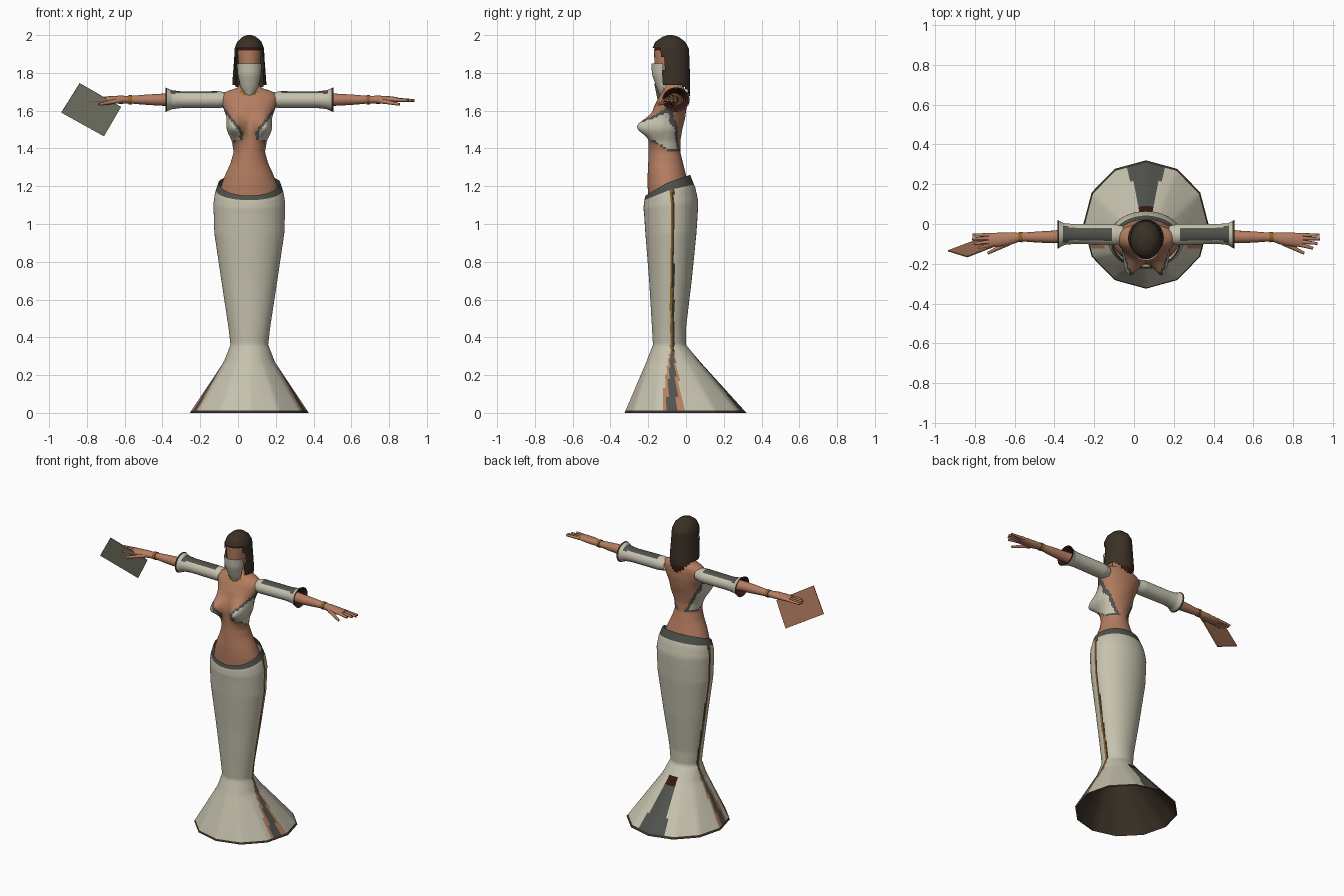
import bpy, bmesh
from math import sin, cos, pi, exp
from mathutils import Vector

cube = bpy.data.objects.get("Cube")
if cube:
    bpy.data.objects.remove(cube, do_unlink=True)

CX = 0.06      # body axis
ARM_Z = 1.658  # arm height

COLOURS = {
    "cream_cloth": (0.565, 0.54, 0.425),
    "skin": (0.456, 0.205, 0.118),
    "grey_trim": (0.08, 0.084, 0.073),
    "dark_hair": (0.042, 0.03, 0.019),
    "dark_red": (0.038, 0.008, 0.006),
    "gold": (0.262, 0.127, 0.02),
    "slate": (0.246, 0.246, 0.18),
    "wood": (0.342, 0.156, 0.089),
}
CREAM, SKIN, TRIM, HAIR, RED, GOLD, SLATE, WOOD = range(len(COLOURS))
mats = []
for label, rgb in COLOURS.items():
    m = bpy.data.materials.new(label)
    m.use_nodes = True
    m.diffuse_color = (*rgb, 1)
    bsdf = m.node_tree.nodes["Principled BSDF"]
    bsdf.inputs["Base Color"].default_value = (*rgb, 1)
    bsdf.inputs["Roughness"].default_value = 0.9
    mats.append(m)


def finish(name, bm):
    loose = [v for v in bm.verts if not v.link_faces]
    bmesh.ops.delete(bm, geom=loose, context='VERTS')
    bmesh.ops.recalc_face_normals(bm, faces=bm.faces)
    mesh = bpy.data.meshes.new(name)
    bm.to_mesh(mesh)
    bm.free()
    for m in mats:
        mesh.materials.append(m)
    obj = bpy.data.objects.new(name, mesh)
    bpy.context.collection.objects.link(obj)
    return obj


def sample(rows, t):
    for r, s in zip(rows, rows[1:]):
        if t <= s[0]:
            k = (t - r[0]) / (s[0] - r[0])
            return [u + (v - u) * k for u, v in zip(r, s)]
    return list(rows[-1])


def upright(t, a, lo, hi, ang):
    return Vector((CX + a * cos(ang), (lo + hi) / 2 + (hi - lo) / 2 * sin(ang), t))


def loft(name, rows, count, n, rule, place=upright, caps=False):
    """Rows are (position, half width, low y, high y); rule gives a colour or None."""
    bm = bmesh.new()
    t0, t1 = rows[0][0], rows[-1][0]
    ts = [t0 + (t1 - t0) * i / count for i in range(count + 1)]
    rings = [[bm.verts.new(place(*sample(rows, t), 2 * pi * j / n)) for j in range(n)] for t in ts]
    for i in range(count):
        t = (ts[i] + ts[i + 1]) / 2
        for j in range(n):
            col = rule(t, place(*sample(rows, t), 2 * pi * (j + 0.5) / n))
            if col is None:
                continue
            k = (j + 1) % n
            f = bm.faces.new((rings[i][j], rings[i][k], rings[i + 1][k], rings[i + 1][j]))
            f.material_index, f.smooth = col, True
    if caps:
        for ring, t in ((rings[0], t0), (rings[-1], t1)):
            f = bm.faces.new(ring)
            f.material_index = rule(t, ring[0].co) or 0
    return finish(name, bm)


def plain(col):
    return lambda t, p: col


# Skirt: flared twelve-sided hem, waist that dips at the front
def skirt_place(t, a, lo, hi, ang):
    if t < 0.36:
        seg = pi / 6
        flat = cos(seg / 2) / cos(ang % seg - seg / 2)
        k = 1 + (flat - 1) * (1 - t / 0.36)
        mid, half = (lo + hi) / 2, (hi - lo) / 2 * k
        a, lo, hi = a * k, mid - half, mid + half
    p = upright(t, a, lo, hi, ang)
    if t > 1.05:
        s = sin(ang)
        top = 1.22 + s * (0.04 if s > 0 else 0.07)
        p.z = 1.05 + (t - 1.05) * (top - 1.05) / 0.15
    return p


def skirt_rule(t, p):
    dx, side = abs(p.x - CX), abs(p.y + 0.073)
    k = max(0, 1 - t / 0.33)
    if t > 1.165:
        return TRIM
    if t < 0.012:
        return HAIR
    if p.y > -0.02 and t < 0.3 and dx < 0.025 + 0.065 * k:
        return RED if t > 0.25 else TRIM
    if dx > 0.07 and k > 0:
        if side < 0.008 + 0.022 * k:
            return TRIM
        if side < 0.012 + 0.05 * k:
            return SKIN
    if dx > 0.07 and side < 0.011:
        return GOLD if p.y < -0.073 else HAIR
    return CREAM


skirt_rows = [(0, 0.315, -0.325, 0.32), (0.27, 0.135, -0.21, 0.075), (0.36, 0.1, -0.175, 0),
              (0.45, 0.11, -0.18, 0), (0.7, 0.148, -0.195, 0.03), (0.95, 0.185, -0.215, 0.055),
              (1.1, 0.19, -0.225, 0.065), (1.15, 0.182, -0.222, 0.05), (1.2, 0.163, -0.215, 0.022)]
loft("skirt", skirt_rows, 100, 96, skirt_rule, skirt_place)
lining_rows = [(t, a - 0.008, lo + 0.008, hi - 0.008) for t, a, lo, hi in skirt_rows[:3]]
loft("skirt_lining", lining_rows, 6, 48, plain(HAIR), skirt_place)


# Torso with bare midriff and a deep-cut top
def torso_place(t, a, lo, hi, ang):
    p = upright(t, a, lo, hi, ang)
    dx = abs(p.x - CX)
    if sin(ang) < 0:
        bump = exp(-((dx - 0.075) / 0.045) ** 2 - ((t - 1.515) / 0.055) ** 2)
        p.y -= 0.085 * bump * min(1, -2 * sin(ang))
        p.x += (0.012 if p.x > CX else -0.012) * bump
    return p


def torso_rule(t, p):
    dx, front = abs(p.x - CX), p.y < -0.09
    if front and dx < 0.05 and abs(t - 1.685 - dx * 0.4) < 0.007:
        return GOLD
    edge = max(0.033, 0.033 + (t - 1.49) * 0.8) if front else 0.03 + (t - 1.4) * 0.5
    bottom = 1.39 + min(0.05, max(0, (-0.1 - p.y) * 0.6))
    if t < bottom or dx < edge:
        return SKIN
    return TRIM if dx < edge + 0.017 or t < bottom + 0.01 else CREAM


loft("torso", [(1.12, 0.165, -0.2, 0.03), (1.2, 0.15, -0.203, 0.015), (1.26, 0.128, -0.203, 0),
               (1.32, 0.1, -0.2, -0.015), (1.38, 0.083, -0.198, -0.03), (1.44, 0.092, -0.198, -0.03),
               (1.5, 0.115, -0.195, -0.02), (1.56, 0.118, -0.188, -0.005), (1.62, 0.14, -0.17, 0.003),
               (1.67, 0.152, -0.145, 0.003), (1.7, 0.13, -0.125, 0), (1.72, 0.065, -0.115, -0.01),
               (1.75, 0.042, -0.11, -0.025), (1.84, 0.042, -0.11, -0.03)],
     60, 72, torso_rule, torso_place)

# Head, hair and veil
loft("head", [(1.755, 0.022, -0.15, -0.08), (1.78, 0.042, -0.16, -0.05), (1.84, 0.058, -0.166, -0.03),
              (1.92, 0.064, -0.17, -0.02), (1.96, 0.055, -0.155, -0.03)],
     20, 24, lambda t, p: RED if t > 1.915 else SKIN, caps=True)


def hair_rule(t, p):
    dx = abs(p.x - CX)
    if t < 1.935 and p.y < -0.12 and (dx < 0.066 or t < 1.88):
        return None
    if t < 1.655 + dx * 0.95:
        return None
    return RED if t < 1.71 and p.y > -0.05 else HAIR


loft("hair", [(1.655, 0.088, -0.15, 0.022), (1.75, 0.09, -0.165, 0.022), (1.88, 0.08, -0.175, 0.018),
              (1.93, 0.078, -0.178, 0.015), (1.965, 0.064, -0.162, -0.005), (1.988, 0.04, -0.13, -0.035),
              (2, 0.012, -0.095, -0.07)],
     30, 32, hair_rule, caps=False)
loft("hair_crown", [(1.99, 0.038, -0.128, -0.037), (2, 0.012, -0.095, -0.07)],
     1, 16, plain(HAIR), caps=True)
loft("veil", [(1.68, 0.02, -0.137, -0.09), (1.72, 0.045, -0.155, -0.08), (1.79, 0.061, -0.18, -0.07),
              (1.85, 0.066, -0.184, -0.06)],
     12, 32, lambda t, p: CREAM if p.y < -0.118 else None)


# Arms, made once per side
def finger(name, s, start, end, r0, r1):
    a, b = (Vector((CX + s * q[0], q[1], q[2])) for q in (start, end))
    bm = bmesh.new()
    bmesh.ops.create_cone(bm, cap_ends=True, segments=8, radius1=r0, radius2=r1, depth=(b - a).length)
    turn = (b - a).to_track_quat('Z', 'Y')
    for v in bm.verts:
        v.co = turn @ v.co + (a + b) / 2
    for f in bm.faces:
        f.material_index, f.smooth = SKIN, len(f.verts) == 4
    finish(name, bm)


def sleeve_rule(t, p):
    if t > 0.436:
        return HAIR
    return TRIM if p.z > ARM_Z + 0.034 and 0.17 < t < 0.42 else CREAM


for side, s in (("left", 1), ("right", -1)):
    def along(t, a, lo, hi, ang):
        return Vector((CX + s * t, (lo + hi) / 2 + (hi - lo) / 2 * sin(ang), ARM_Z + a * cos(ang)))

    loft(side + "_sleeve", [(0.115, 0.036, -0.1, -0.01), (0.16, 0.045, -0.105, 0), (0.36, 0.044, -0.1, 0),
                            (0.41, 0.05, -0.105, 0.003), (0.445, 0.065, -0.125, 0.02)],
         36, 28, sleeve_rule, along)
    loft(side + "_sleeve_lining", [(0.39, 0.03, -0.09, -0.015), (0.41, 0.044, -0.1, -0.003),
                                   (0.444, 0.06, -0.12, 0.015)], 4, 24, plain(RED), along)
    loft(side + "_forearm", [(0.36, 0.036, -0.095, -0.02), (0.46, 0.032, -0.097, -0.033),
                             (0.55, 0.027, -0.093, -0.038), (0.64, 0.019, -0.086, -0.045)],
         8, 16, plain(SKIN), along, True)
    loft(side + "_bracelet", [(0.62, 0.025, -0.092, -0.039), (0.64, 0.024, -0.091, -0.04)],
         1, 16, plain(GOLD), along, True)
    loft(side + "_palm", [(0.63, 0.019, -0.086, -0.045), (0.68, 0.022, -0.105, -0.042),
                          (0.75, 0.018, -0.115, -0.044), (0.79, 0.012, -0.112, -0.046)],
         8, 16, plain(SKIN), along, True)
    for i, (y0, y1, tip) in enumerate(((-0.055, -0.056, 0.872), (-0.071, -0.075, 0.875),
                                       (-0.088, -0.098, 0.862), (-0.103, -0.122, 0.84))):
        finger(f"{side}_finger_{i + 1}", s, (0.77, y0, ARM_Z), (tip, y1, ARM_Z - 0.004), 0.011, 0.007)
    finger(side + "_thumb", s, (0.69, -0.095, ARM_Z - 0.005), (0.795, -0.147, ARM_Z - 0.025), 0.014, 0.007)

# Framed tablet held in the right hand
corners = [Vector(c) for c in ((-0.935, -0.135, 1.59), (-0.71, -0.05, 1.465),
                               (-0.62, -0.08, 1.62), (-0.838, -0.165, 1.745))]
normal = (corners[1] - corners[0]).cross(corners[3] - corners[0]).normalized()
bm = bmesh.new()
near = [bm.verts.new(c + normal * 0.003) for c in corners]
far = [bm.verts.new(c - normal * 0.003) for c in corners]
front = bm.faces.new(near)
bm.faces.new(far[::-1])
for i in range(4):
    j = (i + 1) % 4
    bm.faces.new((near[j], near[i], far[i], far[j]))
for f in bm.faces:
    f.material_index = WOOD
bmesh.ops.inset_individual(bm, faces=[front], thickness=0.02)
front.material_index = SLATE
finish("tablet", bm)
